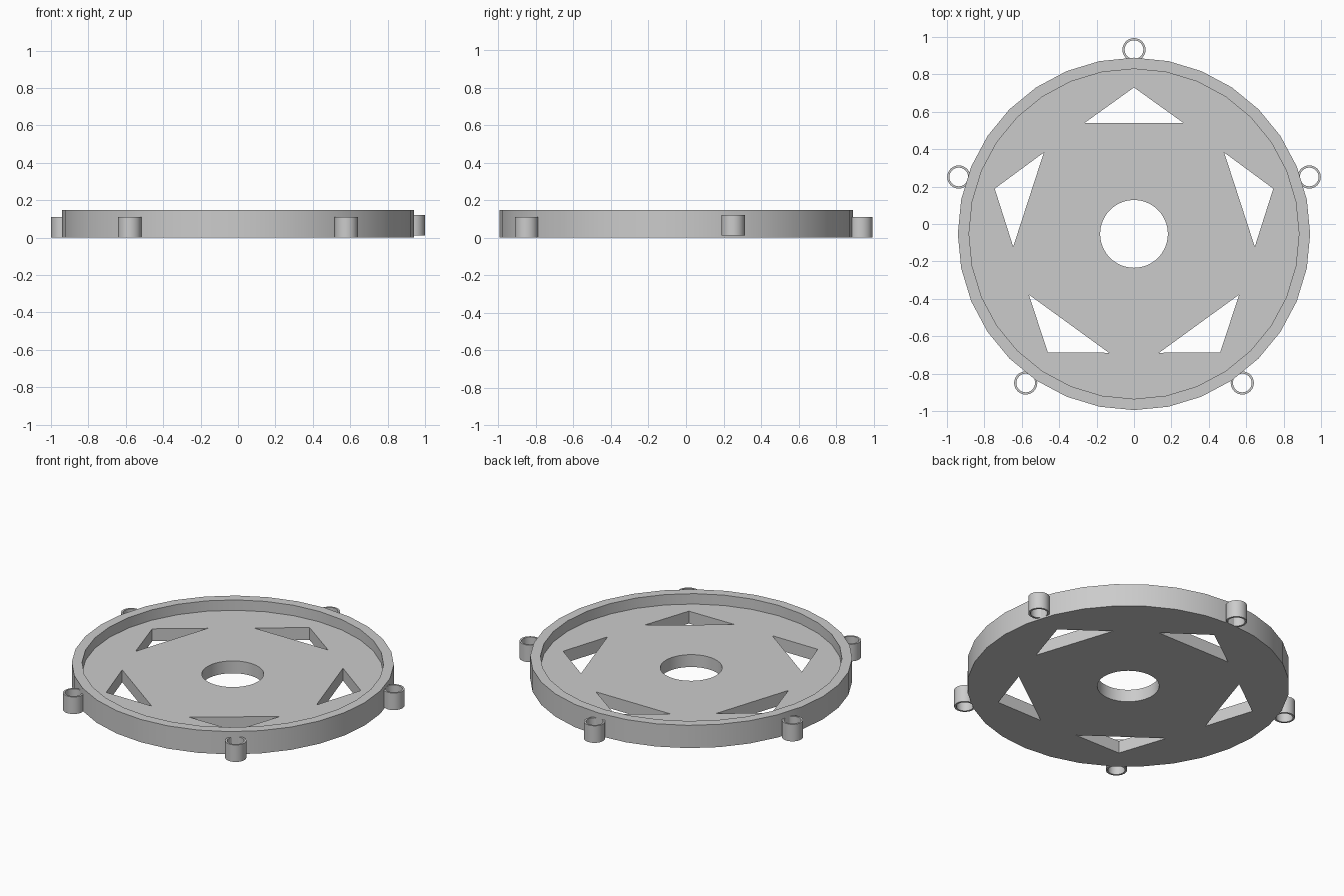
import bpy
import bmesh
from math import cos, sin, pi, radians

cube = bpy.data.objects.get("Cube")
if cube:
    bpy.data.objects.remove(cube, do_unlink=True)

CENTRE_Y = -0.053
HEIGHT = 0.147
FLOOR = 0.08
SPOKES = [radians(90 + 72 * i) for i in range(5)]

grey = bpy.data.materials.new("grey")
grey.use_nodes = True
grey.diffuse_color = (0.6, 0.6, 0.6, 1)
grey.node_tree.nodes["Principled BSDF"].inputs["Base Color"].default_value = (0.6, 0.6, 0.6, 1)


def circle(radius, sides=32, x=0, y=CENTRE_Y):
    return [(x + radius * cos(2 * pi * i / sides), y + radius * sin(2 * pi * i / sides))
            for i in range(sides)]


def prism(name, outline, bottom, top):
    """Extrude a flat counter-clockwise outline from bottom to top."""
    bm = bmesh.new()
    base = bm.faces.new([bm.verts.new((x, y, bottom)) for x, y in outline])
    raised = bmesh.ops.extrude_face_region(bm, geom=[base], use_keep_orig=True)
    verts = [v for v in raised["geom"] if isinstance(v, bmesh.types.BMVert)]
    bmesh.ops.translate(bm, vec=(0, 0, top - bottom), verts=verts)
    bmesh.ops.recalc_face_normals(bm, faces=bm.faces)
    mesh = bpy.data.meshes.new(name)
    bm.to_mesh(mesh)
    bm.free()
    mesh.materials.append(grey)
    obj = bpy.data.objects.new(name, mesh)
    bpy.context.collection.objects.link(obj)
    return obj


def cut(obj, cutter):
    """Subtract the cutter from obj and discard it."""
    mod = obj.modifiers.new("cut", "BOOLEAN")
    mod.operation = "DIFFERENCE"
    mod.solver = "EXACT"
    mod.object = cutter
    cutter.hide_render = True
    bpy.context.view_layer.objects.active = obj
    bpy.ops.object.modifier_apply(modifier=mod.name)
    bpy.data.objects.remove(cutter, do_unlink=True)


def triangle(angle, base=0.593, apex=0.783, half=0.265):
    """Triangle pointing outwards along the angle."""
    points = [(apex, 0), (base, half), (base, -half)]
    return [(r * cos(angle) - t * sin(angle), CENTRE_Y + r * sin(angle) + t * cos(angle))
            for r, t in points]


# Dished disc with a raised rim, a centre hole and five triangular windows
disc = prism("disc", circle(0.942), 0, HEIGHT)
cut(disc, prism("recess_cutter", circle(0.882), FLOOR, 1))
cut(disc, prism("hole_cutter", circle(0.181, 64), -1, 1))
for angle in SPOKES:
    cut(disc, prism("window_cutter", triangle(angle), -1, 1))
parts = [disc]

# Five small tubes around the rim, the right-hand one set slightly higher
for i, angle in enumerate(SPOKES):
    x, y = 0.985 * cos(angle), CENTRE_Y + 0.985 * sin(angle)
    lift = 0.01 if i == 4 else 0
    tube = prism(f"rim_tube_{i + 1}", circle(0.062, 32, x, y), lift, lift + 0.11)
    cut(tube, prism("bore_cutter", circle(0.05, 32, x, y), -1, 1))
    parts.append(tube)

# Smooth the round walls and keep the corners sharp
bpy.ops.object.select_all(action="DESELECT")
for part in parts:
    part.select_set(True)
bpy.context.view_layer.objects.active = disc
bpy.ops.object.shade_smooth_by_angle(angle=radians(30))
